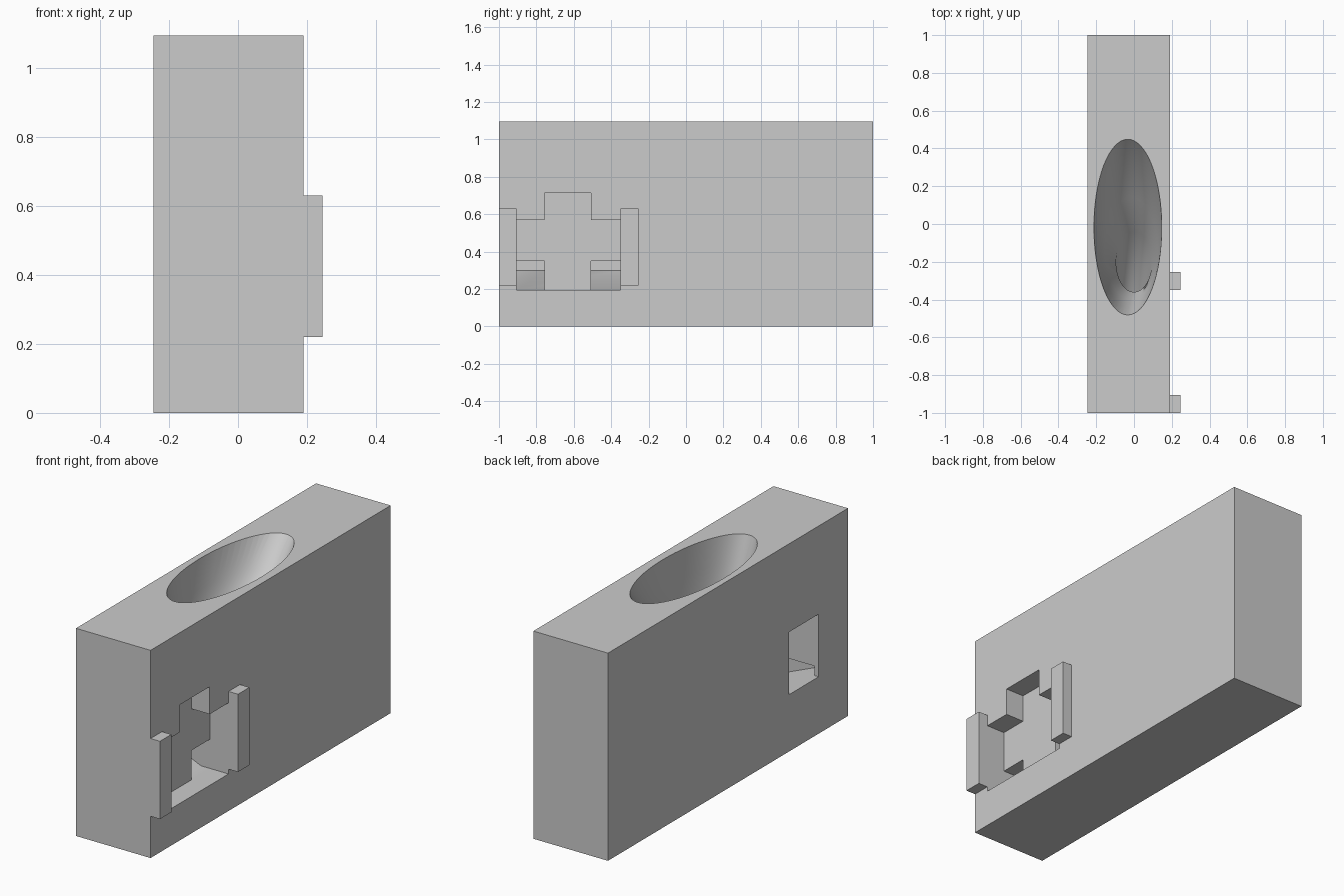
import bpy, bmesh
from math import sin, cos, radians, tau

cube = bpy.data.objects.get("Cube")
if cube:
    bpy.data.objects.remove(cube, do_unlink=True)

# One plain grey for everything
grey = bpy.data.materials.new("plain grey")
grey.use_nodes = True
grey.diffuse_color = (0.6, 0.6, 0.6, 1)
grey.node_tree.nodes["Principled BSDF"].inputs["Base Color"].default_value = (0.6, 0.6, 0.6, 1)


def loft(name, rings):
    """Closed solid skinned through rings of equal point count."""
    bm = bmesh.new()
    loops = [[bm.verts.new(p) for p in ring] for ring in rings]
    n = len(loops[0])
    for a, b in zip(loops, loops[1:]):
        for i in range(n):
            j = (i + 1) % n
            bm.faces.new((a[i], a[j], b[j], b[i]))
    bm.faces.new(loops[0])
    bm.faces.new(loops[-1])
    bmesh.ops.recalc_face_normals(bm, faces=bm.faces)
    mesh = bpy.data.meshes.new(name)
    bm.to_mesh(mesh)
    bm.free()
    mesh.materials.append(grey)
    obj = bpy.data.objects.new(name, mesh)
    bpy.context.collection.objects.link(obj)
    return obj


def prism(name, profile, y0, y1):
    """Extrude an (x, z) profile along y."""
    return loft(name, [[(x, y, z) for x, z in profile] for y in (y0, y1)])


def box(name, x0, x1, y0, y1, z0, z1):
    return prism(name, [(x0, z0), (x1, z0), (x1, z1), (x0, z1)], y0, y1)


def oval(x, y, z, rx, ry, tilt, n=64):
    """Oval ring, tipped about the x axis by tilt degrees."""
    t = radians(tilt)
    ring = []
    for i in range(n):
        a = tau * i / n
        s = ry * sin(a)
        ring.append((x + rx * cos(a), y + s * cos(t), z - s * sin(t)))
    return ring


def activate(obj):
    bpy.ops.object.select_all(action='DESELECT')
    obj.select_set(True)
    bpy.context.view_layer.objects.active = obj


def carve(target, cutter):
    cutter.hide_render = True
    mod = target.modifiers.new("carve", 'BOOLEAN')
    mod.operation = 'DIFFERENCE'
    mod.solver = 'EXACT'
    mod.object = cutter
    activate(target)
    bpy.ops.object.modifier_apply(modifier=mod.name)
    bpy.data.objects.remove(cutter, do_unlink=True)


# Main block
body = box("body", -0.245, 0.19, -1, 1, 0, 1.095)

# Oval hopper narrowing into a chute that leads towards the front
carve(body, loft("hopper", [
    oval(-0.033, -0.015, 1.10, 0.18, 0.468, 0),
    oval(-0.025, -0.06, 0.95, 0.165, 0.38, 0),
    oval(-0.015, -0.13, 0.80, 0.14, 0.27, 0),
    oval(0.0, -0.20, 0.66, 0.095, 0.16, 0),
    oval(-0.01, -0.30, 0.55, 0.085, 0.12, 35),
    oval(-0.03, -0.60, 0.40, 0.07, 0.09, 65),
]))

# Stepped recess on the left face
carve(body, box("recess", 0.083, 0.3, -0.905, -0.35, 0.195, 0.57))
carve(body, box("recess_notch", 0.083, 0.3, -0.757, -0.507, 0.4, 0.715))

# Inner chamber with a ramped floor
carve(body, prism("chamber", [(0.12, 0.195), (0.12, 0.35), (-0.22, 0.35),
                              (-0.22, 0.30), (0.03, 0.195)], -0.905, -0.35))

# Window on the right face, opening into the chamber
carve(body, box("window", -0.4, 0.05, -0.755, -0.51, 0.30, 0.63))

activate(body)
bpy.ops.object.shade_smooth_by_angle(angle=radians(30))

# Divider standing between recess and chamber
box("divider", 0.05, 0.083, -0.757, -0.507, 0.195, 0.35)

# Guide rails on either side of the recess
for name, y in (("front_rail", -1), ("back_rail", -0.35)):
    box(name, 0.19, 0.245, y, y + 0.095, 0.22, 0.63)
